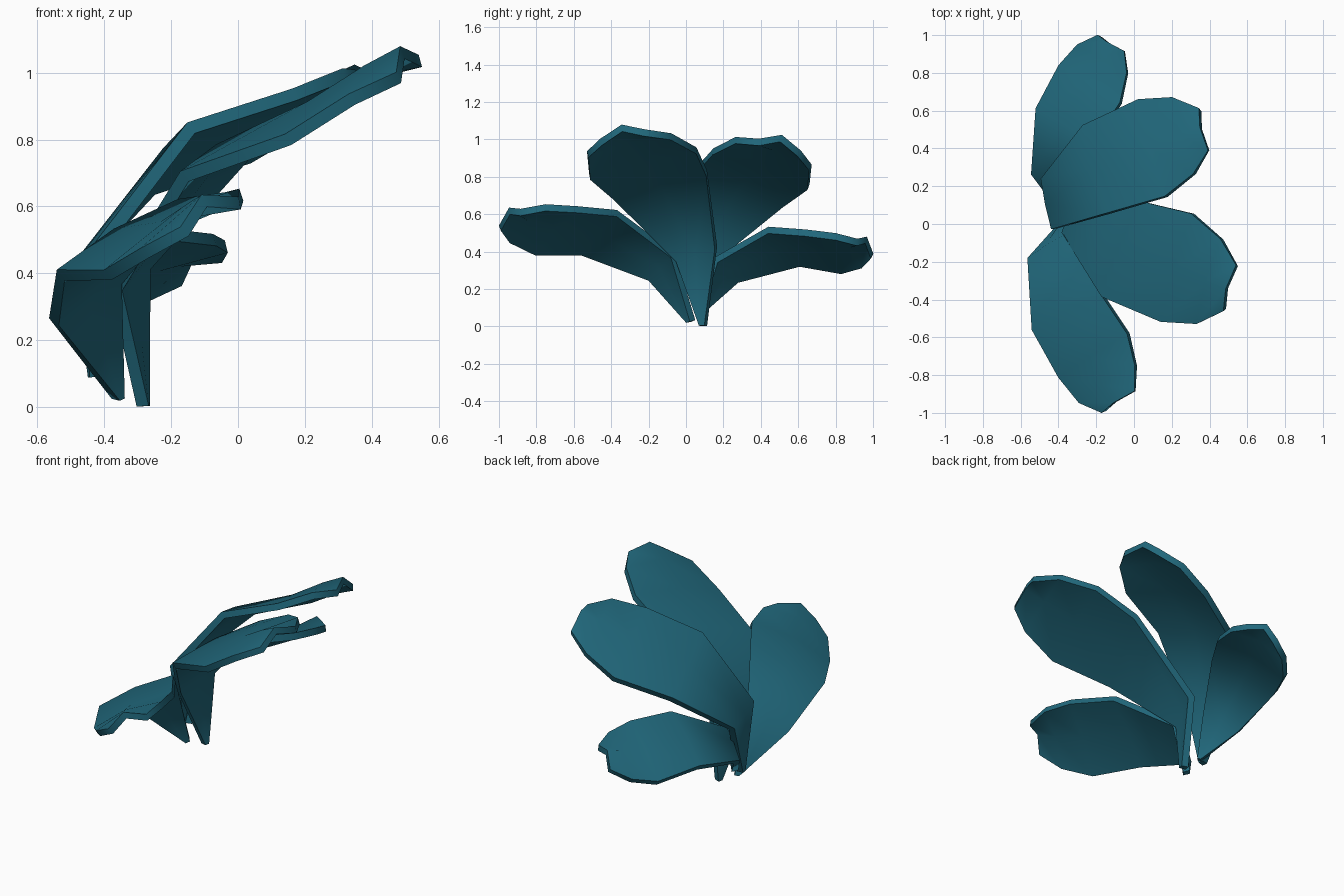
import bpy, bmesh
from mathutils import Vector

if "Cube" in bpy.data.objects:
    bpy.data.objects.remove(bpy.data.objects["Cube"])

teal = bpy.data.materials.new("deep teal")
teal.diffuse_color = (0.015, 0.138, 0.2, 1)
teal.use_nodes = True
teal.node_tree.nodes["Principled BSDF"].inputs["Base Color"].default_value = teal.diffuse_color

# Bulge of the middle rib above each row's chord, base to tip
BULGE = (0, 0.005, 0.02, 0.03, 0.04, 0.055)
THICK = 0.038


def leaf(name, left, right):
    """Curved leaf: rows of outer edge, raised middle, inner edge, then thickened."""
    bm = bmesh.new()
    left = [Vector(p) for p in left]
    right = [Vector(p) for p in right]
    mids = [(a + b) / 2 for a, b in zip(left, right)]
    rows = []
    for i, (a, b) in enumerate(zip(left, right)):
        along = mids[min(i + 1, 5)] - mids[max(i - 1, 0)]
        up = (b - a).cross(along).normalized()
        if up.z < 0:
            up.negate()
        m = mids[i] + up * BULGE[i]
        rows.append([bm.verts.new(p) for p in (a, m, b)])
    for r, s in zip(rows, rows[1:]):
        for k in range(2):
            bm.faces.new([r[k], r[k + 1], s[k + 1], s[k]])
    me = bpy.data.meshes.new(name)
    bm.to_mesh(me)
    bm.free()
    me.materials.append(teal)
    ob = bpy.data.objects.new(name, me)
    bpy.context.collection.objects.link(ob)
    mod = ob.modifiers.new("thickness", 'SOLIDIFY')
    mod.thickness = THICK
    mod.offset = 0
    mod.use_even_offset = True
    bpy.ops.object.select_all(action='DESELECT')
    bpy.context.view_layer.objects.active = ob
    ob.select_set(True)
    bpy.ops.object.modifier_apply(modifier="thickness")
    # Make the closed shell face outward
    bm = bmesh.new()
    bm.from_mesh(ob.data)
    bmesh.ops.recalc_face_normals(bm, faces=bm.faces)
    bm.to_mesh(ob.data)
    bm.free()
    bpy.ops.object.shade_smooth_by_angle(angle=1.1)


# Front low leaf
leaf("front_low_leaf",
     [(-.365, .015, .022), (-.55, -.19, .255), (-.53, -.56, .395),
      (-.39, -.81, .395), (-.28, -.945, .46), (-.16, -.995, .525)],
     [(-.35, .035, .03), (-.36, -.07, .38), (-.17, -.37, .605),
      (-.03, -.58, .625), (.01, -.75, .635), (.005, -.885, .61)])

# Front tall leaf
leaf("front_tall_leaf",
     [(-.285, .075, .003), (-.365, -.05, .355), (-.16, -.385, .69),
      (.15, -.515, .80), (.34, -.525, .92), (.48, -.455, .985)],
     [(-.28, .105, .003), (-.28, .16, .42), (.08, .11, .82),
      (.31, .055, .94), (.465, -.08, 1.015), (.545, -.22, 1.035)])

# Back tall leaf
leaf("back_tall_leaf",
     [(-.43, .095, .09), (-.475, .24, .42), (-.26, .52, .65),
      (.03, .655, .745), (.21, .665, .85), (.35, .605, .925)],
     [(-.425, .065, .09), (-.42, -.025, .47), (-.14, .055, .835),
      (.17, .145, .935), (.32, .265, .995), (.395, .39, .985)])

# Back low leaf
leaf("back_low_leaf",
     [(-.40, .10, .09), (-.53, .27, .245), (-.51, .61, .335),
      (-.39, .835, .295), (-.29, .945, .325), (-.18, .995, .375)],
     [(-.39, .08, .10), (-.37, .16, .355), (-.20, .44, .515),
      (-.07, .64, .50), (-.035, .80, .48), (-.05, .915, .45)])
